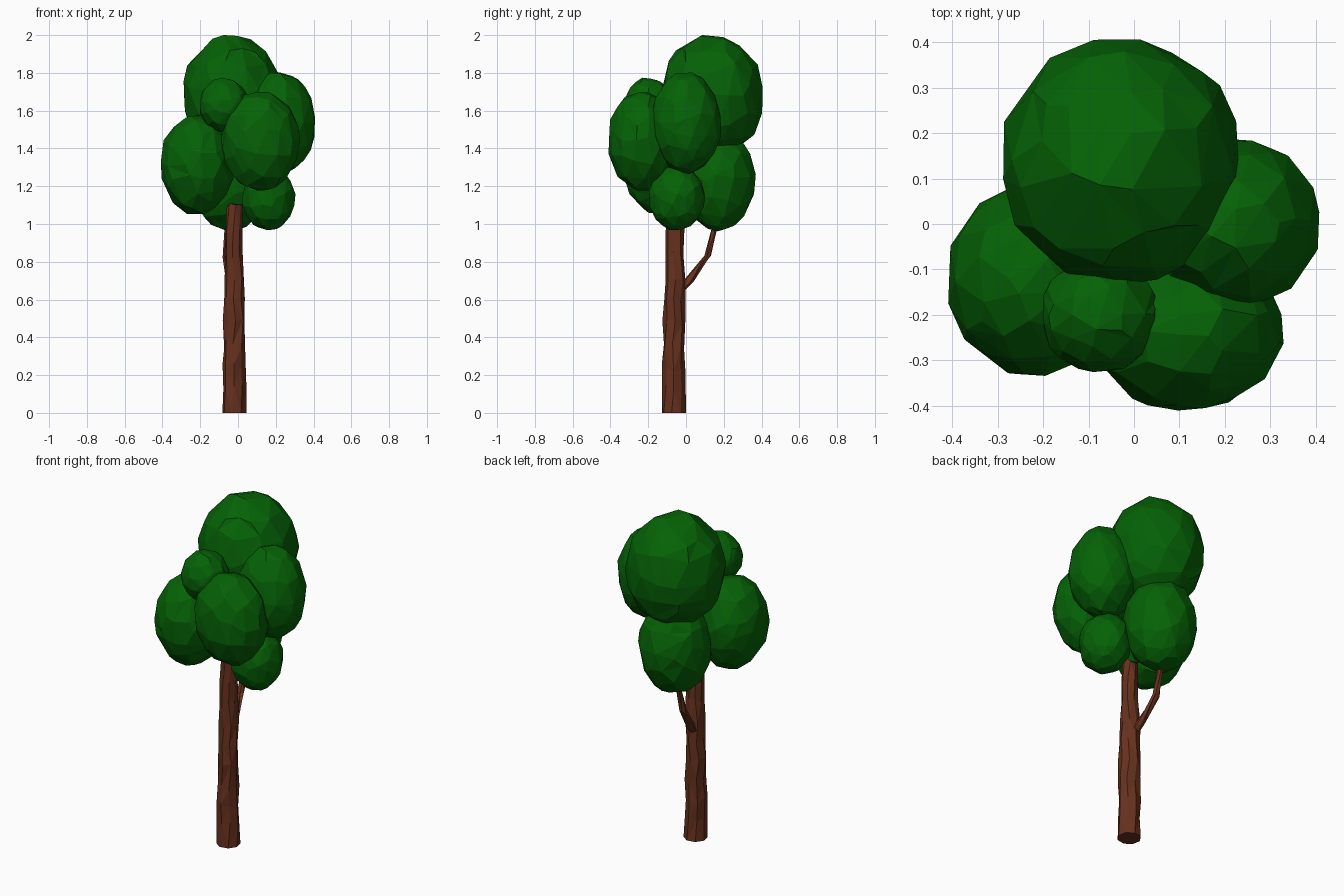
import bpy, bmesh, math, random
from mathutils import Vector

if "Cube" in bpy.data.objects:
    bpy.data.objects.remove(bpy.data.objects["Cube"])

random.seed(4)


def material(name, col):
    m = bpy.data.materials.new(name)
    m.diffuse_color = (*col, 1)
    m.use_nodes = True
    m.node_tree.nodes["Principled BSDF"].inputs["Base Color"].default_value = m.diffuse_color
    return m


LEAF = material("leaf green", (0.0015, 0.122, 0.0018))
BARK = material("bark brown", (0.135, 0.031, 0.013))


def finish(name, bm, mat):
    bmesh.ops.recalc_face_normals(bm, faces=bm.faces)
    me = bpy.data.meshes.new(name)
    bm.to_mesh(me)
    bm.free()
    me.materials.append(mat)
    ob = bpy.data.objects.new(name, me)
    bpy.context.collection.objects.link(ob)
    return ob


def leaf_clump(name, centre, radii):
    # faceted, slightly irregular ellipsoid
    bm = bmesh.new()
    bmesh.ops.create_icosphere(bm, subdivisions=3, radius=1)
    for v in bm.verts:
        k = random.uniform(0.97, 1.03)
        v.co = Vector([c + r * k * p for c, r, p in zip(centre, radii, v.co)])
    ob = finish(name, bm, LEAF)
    mod = ob.modifiers.new("facets", "DECIMATE")
    mod.ratio = 0.5


def limb(name, path, sides, jitter):
    # tapered low-poly tube through (x, y, z, radius) stations
    bm = bmesh.new()
    rings = []
    for i, (x, y, z, r) in enumerate(path):
        j = jitter if i else 0
        a0 = random.uniform(-0.3, 0.3)
        ring = []
        for s in range(sides):
            a = a0 + math.tau * s / sides
            rr = r * random.uniform(1 - j, 1 + j)
            dz = random.uniform(-0.25, 0.25) * j
            ring.append(bm.verts.new((x + rr * math.cos(a), y + rr * math.sin(a), z + dz)))
        rings.append(ring)
    for a, b in zip(rings, rings[1:]):
        for s in range(sides):
            t = (s + 1) % sides
            bm.faces.new((a[s], a[t], b[t], b[s]))
    bm.faces.new(rings[0])
    bm.faces.new(rings[-1])
    bmesh.ops.triangulate(bm, faces=[f for f in bm.faces if len(f.verts) == 4])
    return finish(name, bm, BARK)


# Foliage
clumps = {
    "top_foliage": ((-0.03, 0.14, 1.68), (0.263, 0.273, 0.32)),
    "right_foliage": ((0.218, 0.003, 1.535), (0.192, 0.185, 0.268)),
    "front_foliage": ((0.118, -0.235, 1.44), (0.207, 0.178, 0.262)),
    "left_foliage": ((-0.215, -0.12, 1.315), (0.196, 0.213, 0.265)),
    "small_front_foliage": ((-0.075, -0.2, 1.63), (0.13, 0.127, 0.143)),
    "low_right_foliage": ((0.16, -0.05, 1.14), (0.14, 0.148, 0.172)),
    "low_back_foliage": ((-0.045, 0.167, 1.235), (0.197, 0.2, 0.272)),
}
for name, (c, r) in clumps.items():
    leaf_clump(name, c, r)

# Trunk
limb("trunk", [(-0.019, -0.063, 0, 0.065), (-0.018, -0.063, 0.12, 0.062),
               (-0.02, -0.064, 0.24, 0.06), (-0.02, -0.064, 0.36, 0.058),
               (-0.02, -0.064, 0.48, 0.056), (-0.02, -0.061, 0.6, 0.054),
               (-0.02, -0.058, 0.72, 0.052), (-0.02, -0.058, 0.84, 0.049),
               (-0.02, -0.058, 0.96, 0.047), (-0.02, -0.058, 1.085, 0.044)], 8, 0.1)

# Side branch
limb("branch", [(-0.025, -0.045, 0.635, 0.027), (-0.04, 0.02, 0.705, 0.023),
                (-0.06, 0.113, 0.825, 0.021), (-0.058, 0.148, 0.96, 0.016),
                (-0.055, 0.165, 1.06, 0.012)], 6, 0.05)
